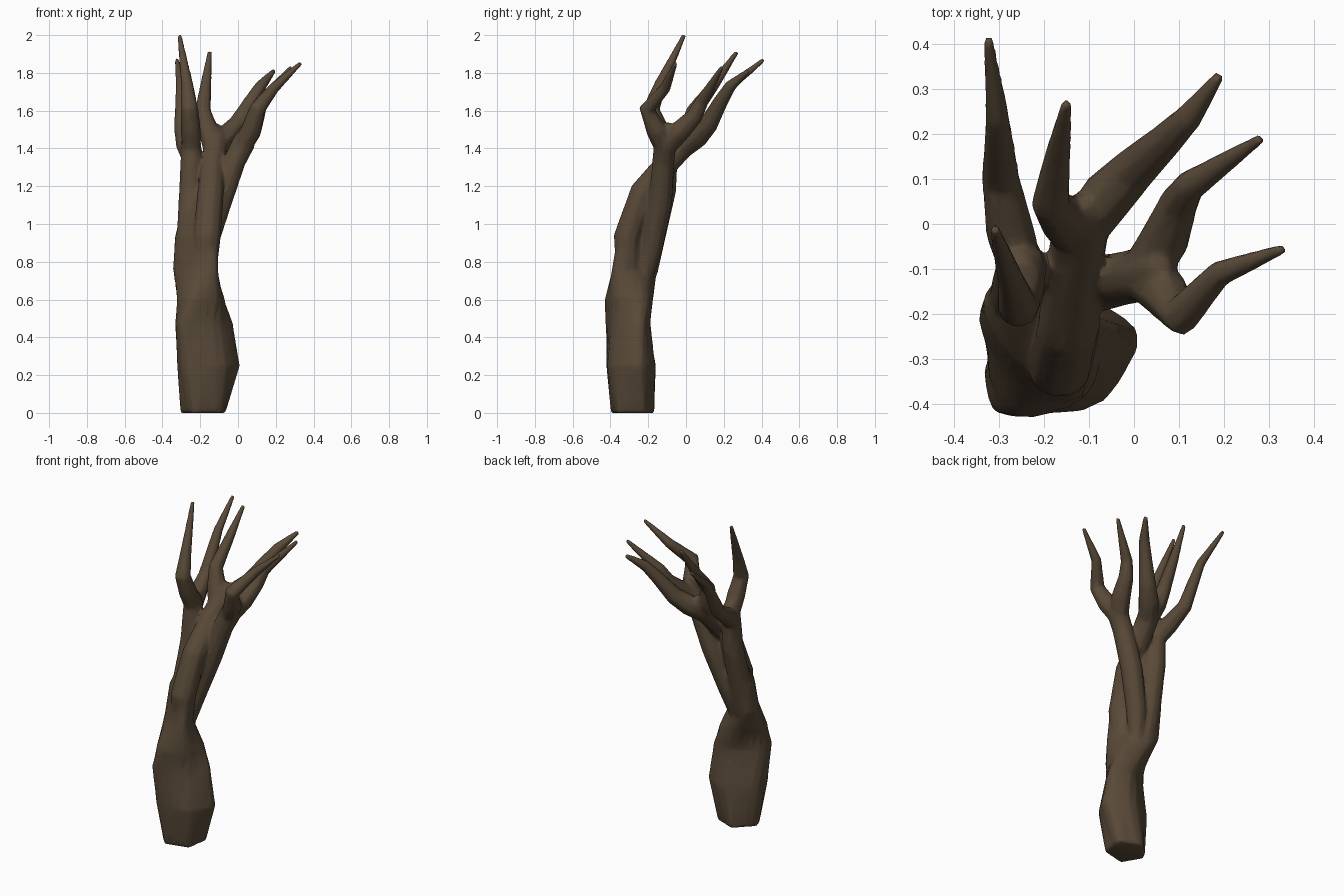
import bpy, bmesh, math
from mathutils import Vector

bark = bpy.data.materials.new("dark brown bark")
bark.diffuse_color = (0.10, 0.068, 0.040, 1)
parts = []


def make(name, rings):
    """Skin a list of vertex rings into a closed tube."""
    bm = bmesh.new()
    vr = [[bm.verts.new(p) for p in r] for r in rings]
    n = len(vr[0])
    for a, b in zip(vr, vr[1:]):
        for i in range(n):
            j = (i + 1) % n
            bm.faces.new((a[i], a[j], b[j], b[i]))
    bm.faces.new(vr[0][::-1])
    bm.faces.new(vr[-1])
    bmesh.ops.recalc_face_normals(bm, faces=bm.faces)
    me = bpy.data.meshes.new(name)
    bm.to_mesh(me)
    bm.free()
    me.materials.append(bark)
    ob = bpy.data.objects.new(name, me)
    bpy.context.collection.objects.link(ob)
    parts.append(ob)


def tube(name, pts, n=8):
    """Tapered branch through (x, y, z, radius) points."""
    P = [Vector(p[:3]) for p in pts]
    rings = []
    side = Vector((1, 0, 0))
    for k, p in enumerate(P):
        t = (P[min(k + 1, len(P) - 1)] - P[max(k - 1, 0)]).normalized()
        side = (side - t * side.dot(t)).normalized()
        up = t.cross(side)
        rings.append([p + pts[k][3] * (side * math.cos(a) + up * math.sin(a))
                      for a in (2 * math.pi * i / n for i in range(n))])
    make(name, rings)


# trunk: rotated, lightly fluted ellipses (z, cx, cy, a, b, angle, flute)
levels = [(0.0, -.18, -.285, .12, .11, 30, .07),
          (0.25, -.16, -.295, .17, .125, 20, .05),
          (0.48, -.185, -.308, .165, .096, 30, .05),
          (0.60, -.195, -.302, .138, .115, 45, .04),
          (0.76, -.224, -.274, .077, .15, 45, .02),
          (0.93, -.22, -.25, .067, .148, 45, .0),
          (1.08, -.19, -.185, .06, .13, 45, .0),
          (1.25, -.172, -.13, .025, .07, 45, .0)]
rings = []
for z, cx, cy, a, b, ang, fl in levels:
    r = math.radians(ang)
    ring = []
    for i in range(20):
        t = 2 * math.pi * i / 20
        k = 1 + fl * math.cos(5 * t + 2 * z)
        u, v = a * k * math.cos(t), b * k * math.sin(t)
        ring.append((cx + u * math.cos(r) - v * math.sin(r),
                     cy + u * math.sin(r) + v * math.cos(r),
                     z if z > .1 else .008 * (1 - math.cos(5 * t))))
    rings.append(ring)
make("tree", rings)

# three main limbs, each forking into two twigs
tube("left_limb", [(-.25, -.25, .62, .05), (-.255, -.21, .76, .065),
                   (-.26, -.175, .92, .066), (-.25, -.112, 1.18, .062),
                   (-.246, -.10, 1.36, .058), (-.25, -.09, 1.44, .052),
                   (-.255, -.085, 1.49, .022)], 10)
tube("middle_limb", [(-.18, -.31, .65, .055), (-.165, -.312, .93, .074),
                     (-.145, -.228, 1.17, .07), (-.135, -.11, 1.31, .064),
                     (-.118, -.01, 1.42, .064), (-.115, .03, 1.49, .045),
                     (-.115, .045, 1.525, .02)], 10)
tube("right_limb", [(-.21, -.23, .68, .045), (-.17, -.18, .88, .06),
                    (-.095, -.135, 1.12, .064), (-.02, -.12, 1.33, .06),
                    (.03, -.11, 1.43, .062), (.055, -.095, 1.50, .045),
                    (.06, -.09, 1.535, .02)], 10)

twigs = {
    "left_front": [(-.245, -.09, 1.37, .05), (-.25, -.145, 1.50, .054),
                   (-.257, -.185, 1.61, .047), (-.27, -.135, 1.74, .033),
                   (-.31, -.010, 2.0, .012)],
    "left_back": [(-.25, -.10, 1.35, .05), (-.275, -.02, 1.42, .055),
                  (-.296, .10, 1.50, .043), (-.300, .18, 1.64, .034),
                  (-.303, .235, 1.73, .027), (-.324, .412, 1.87, .012)],
    "middle_left": [(-.125, -.03, 1.39, .055), (-.16, .015, 1.50, .056),
                    (-.186, .045, 1.60, .043), (-.17, .15, 1.74, .03),
                    (-.15, .27, 1.912, .012)],
    "middle_right": [(-.125, -.03, 1.39, .055), (-.06, .06, 1.465, .062),
                     (.0, .12, 1.53, .052), (.07, .185, 1.65, .040),
                     (.12, .235, 1.73, .032), (.19, .33, 1.812, .013)],
    "right_back": [(.01, -.12, 1.39, .052), (.065, -.04, 1.485, .058),
                   (.098, .045, 1.57, .045), (.125, .085, 1.65, .036),
                   (.282, .19, 1.83, .012)],
    "right_front": [(.01, -.11, 1.39, .052), (.07, -.155, 1.495, .056),
                    (.103, -.205, 1.61, .044), (.19, -.11, 1.72, .03),
                    (.332, -.055, 1.852, .012)],
}
for name, pts in twigs.items():
    tube(name + "_twig", pts)

# fuse everything into one skin, soften the forks, then reduce it
bpy.ops.object.select_all(action='DESELECT')
for ob in parts:
    ob.select_set(True)
tree = parts[0]
bpy.context.view_layer.objects.active = tree
bpy.ops.object.join()
m = tree.modifiers.new("fuse", 'REMESH')
m.mode = 'VOXEL'
m.voxel_size = 0.007
m.use_smooth_shade = True
m = tree.modifiers.new("soften", 'SMOOTH')
m.factor = 0.5
m.iterations = 8
m = tree.modifiers.new("reduce", 'DECIMATE')
m.ratio = 0.06
for m in list(tree.modifiers):
    bpy.ops.object.modifier_apply(modifier=m.name)
bpy.ops.object.shade_smooth_by_angle(angle=math.radians(60))
